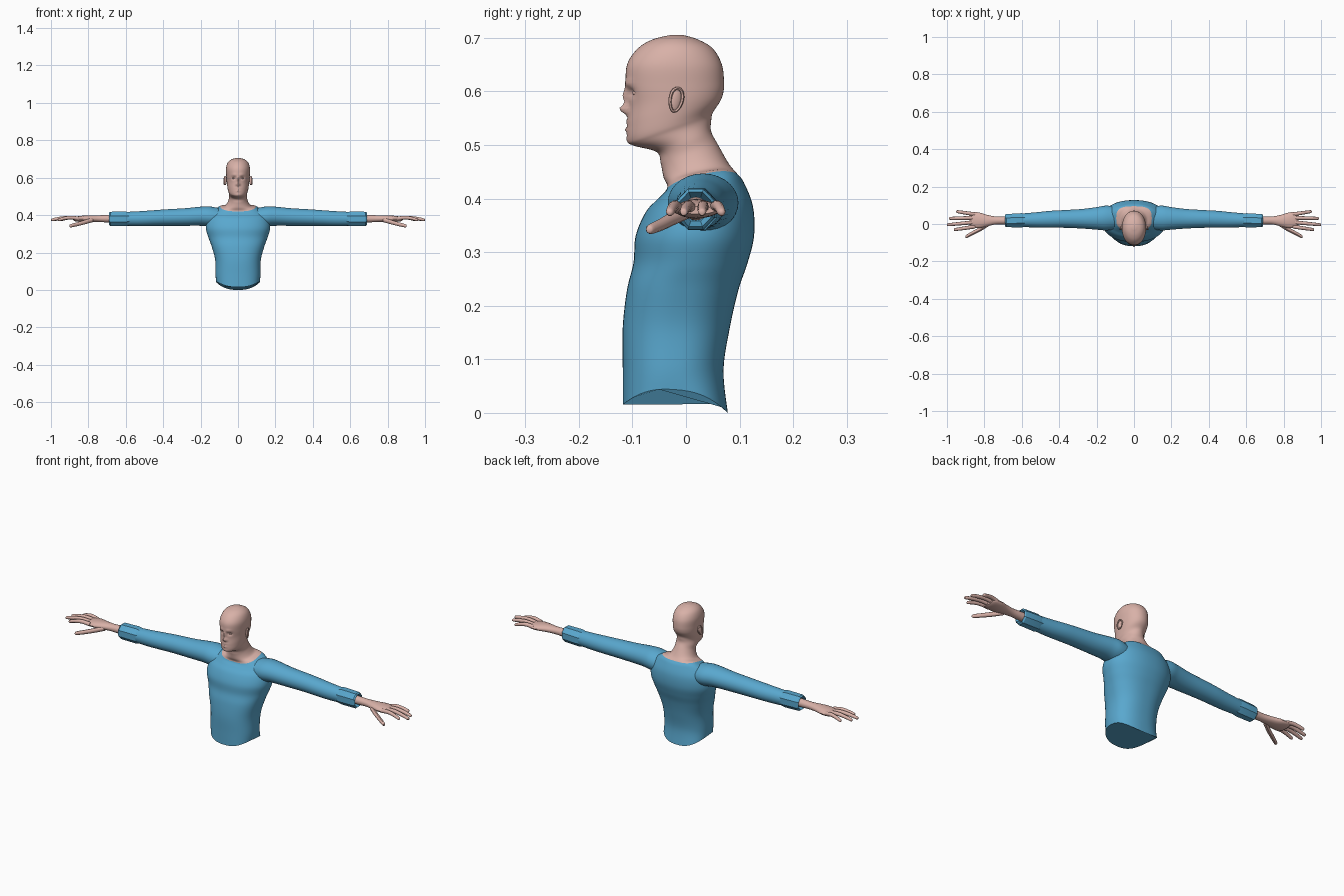
import bpy, bmesh, math
from mathutils import Matrix

cube = bpy.data.objects.get("Cube")
if cube:
    bpy.data.objects.remove(cube)


def material(name, colour):
    m = bpy.data.materials.new(name)
    m.use_nodes = True
    m.diffuse_color = (*colour, 1)
    m.node_tree.nodes["Principled BSDF"].inputs["Base Color"].default_value = (*colour, 1)
    return m


blue = material("blue cloth", (0.10, 0.39, 0.62))
skin = material("skin", (0.69, 0.44, 0.39))


def finish(name, bm, mats, angle=40):
    bmesh.ops.recalc_face_normals(bm, faces=bm.faces)
    me = bpy.data.meshes.new(name)
    bm.to_mesh(me)
    bm.free()
    ob = bpy.data.objects.new(name, me)
    bpy.context.collection.objects.link(ob)
    for m in mats:
        me.materials.append(m)
    bpy.ops.object.select_all(action='DESELECT')
    bpy.context.view_layer.objects.active = ob
    ob.select_set(True)
    bpy.ops.object.shade_smooth_by_angle(angle=math.radians(angle))
    return ob


def smooth_rows(rows, steps):
    """Smooth interpolation of section parameters."""
    out = []
    for i in range(len(rows) - 1):
        p = [rows[max(0, min(len(rows) - 1, i + k))] for k in (-1, 0, 1, 2)]
        for s in range(steps):
            t = s / steps
            out.append([b + 0.5 * t * (c - a + t * (2*a - 5*b + 4*c - d + t * (3*(b - c) + d - a)))
                        for a, b, c, d in zip(*p)])
    return out + [list(rows[-1])]


def loft(bm, rings, mat_rule=lambda row: 0):
    vs = [[bm.verts.new(p) for p in ring] for ring in rings]
    n = len(vs[0])
    for r in range(len(vs) - 1):
        for i in range(n):
            j = (i + 1) % n
            f = bm.faces.new((vs[r][i], vs[r][j], vs[r + 1][j], vs[r + 1][i]))
            f.material_index = mat_rule(r)
    bm.faces.new(vs[0]).material_index = mat_rule(0)
    bm.faces.new(vs[-1]).material_index = mat_rule(len(vs))


def power(v, e):
    return math.copysign(abs(v) ** e, v)


# Torso, neck and head: front z, back z, side lift, front y, back y, half width, squareness
body = [
    (.015, .0, .036, -.118, .078, .117, .8),
    (.08, .08, 0, -.118, .07, .12, .85),
    (.16, .16, 0, -.118, .082, .122, .85),
    (.23, .23, 0, -.11, .098, .14, .85),
    (.28, .28, 0, -.098, .115, .158, .9),
    (.33, .33, 0, -.094, .127, .172, .9),
    (.375, .385, 0, -.075, .125, .165, .9),
    (.40, .43, 0, -.052, .108, .14, .85),
    (.42, .447, .012, -.035, .095, .095, .65),
    (.44, .465, 0, -.042, .08, .066, .9),
    (.465, .5, 0, -.047, .06, .05, 1),
    (.487, .525, 0, -.055, .047, .049, 1),
    (.499, .545, 0, -.098, .047, .05, 1),
    (.51, .56, 0, -.109, .05, .054, 1),
    (.54, .58, 0, -.109, .063, .058, .95),
    (.575, .595, 0, -.107, .069, .061, .95),
    (.61, .615, 0, -.112, .071, .063, .95),
    (.65, .65, 0, -.110, .067, .064, .95),
    (.68, .68, 0, -.09, .05, .055, 1),
    (.697, .697, 0, -.062, .022, .037, 1),
    (.705, .705, 0, -.03, -.005, .012, 1),
]
NECKLINE, STEPS, AROUND = 8, 6, 80

# Face relief: x, z, spread x, spread z, depth (mirrored when x > 0)
relief = [
    (0, .567, .007, .009, .017), (0, .59, .006, .014, .009),
    (.009, .563, .005, .006, .006), (.02, .615, .014, .006, .004),
    (.022, .598, .011, .008, -.009), (0, .543, .014, .003, .005),
    (0, .528, .012, .004, .005), (0, .508, .012, .008, .002),
]


def body_ring(row):
    zf, zb, lift, yf, yb, hw, e = row
    pts = []
    for i in range(AROUND):
        a = 2 * math.pi * i / AROUND
        c, s = power(math.cos(a), e), power(math.sin(a), e)
        x, y = hw * s, (yf + yb) / 2 - (yb - yf) / 2 * c
        z = (zf + zb) / 2 - (zb - zf) / 2 * c + lift * math.sin(a) ** 2
        if z > .495 and y < -.05:
            for fx, fz, sx, sz, d in relief:
                y -= d * math.exp(-((abs(x) - fx) / sx) ** 2 - ((z - fz) / sz) ** 2)
        pts.append((x, y, z))
    return pts


bm = bmesh.new()
loft(bm, [body_ring(r) for r in smooth_rows(body, STEPS)],
     lambda row: int(row >= NECKLINE * STEPS))
finish("torso_and_head", bm, [blue, skin], 50)


def limb(bm, side, rows, steps=4, around=20, turn=0):
    """Rows are x, y, z, y radius, z radius."""
    rings = []
    for x, y, z, ry, rz in (smooth_rows(rows, steps) if steps > 1 else rows):
        rings.append([(side * x, y + ry * math.cos(a), z + rz * math.sin(a))
                      for a in (2 * math.pi * (i + turn) / around for i in range(around))])
    loft(bm, rings)


def finger(bm, side, joints, r):
    rows = [(*p, r * k, r * k) for p, k in zip(joints, (1.1, 1.05, .95, .8))]
    x, y, z = joints[-1]
    rows.append((x + r * .6, y, z, r * .25, r * .25))
    limb(bm, side, rows, 3, 10)


sleeve = [
    (.09, .032, .385, .06, .05), (.15, .032, .392, .066, .054),
    (.20, .03, .394, .06, .051), (.28, .028, .39, .052, .047),
    (.38, .027, .387, .047, .044), (.45, .025, .384, .045, .042),
    (.52, .022, .381, .041, .04), (.60, .02, .38, .036, .037),
    (.66, .018, .38, .034, .035),
]
cuff = [
    (.575, .02, .38, .036, .037), (.60, .02, .38, .041, .042),
    (.683, .018, .38, .038, .041), (.69, .018, .38, .033, .035),
    (.665, .018, .38, .024, .024),
]
hand = [
    (.64, .018, .381, .023, .023), (.70, .019, .381, .021, .02),
    (.745, .019, .381, .022, .018), (.79, .018, .381, .032, .018),
    (.83, .02, .38, .042, .017), (.865, .022, .379, .041, .013),
    (.88, .022, .378, .032, .007),
]
# Finger base y, tip x, tip y
fingers = [(-.014, .958, -.03), (.01, .994, -.004), (.033, .984, .03), (.052, .945, .066)]

for side, tag in ((1, "left"), (-1, "right")):
    bm = bmesh.new()
    limb(bm, side, sleeve, 5, 28)
    finish(tag + "_sleeve", bm, [blue])

    bm = bmesh.new()
    limb(bm, side, cuff, 1, 8, .5)
    finish(tag + "_cuff", bm, [blue], 20)

    bm = bmesh.new()
    limb(bm, side, hand)
    for y0, x1, y1 in fingers:
        x0 = .85
        path = [(x0 + (x1 - x0) * t, y0 + (y1 - y0) * t, .381 + lift)
                for t, lift in ((0, 0), (.4, .006), (.75, .001), (1, -.006))]
        finger(bm, side, path, .0095)
    thumb = [(.775, .002, .375), (.82, -.026, .362), (.86, -.047, .351), (.895, -.066, .343)]
    finger(bm, side, thumb, .0115)
    finish(tag + "_hand", bm, [skin])

    # Ear: flat shell with a raised rim
    bm = bmesh.new()
    tilt = Matrix.Translation((side * .066, -.02, .584)) @ Matrix.Rotation(side * .35, 4, 'Z') \
        @ Matrix.Rotation(-.2, 4, 'X')
    bmesh.ops.create_uvsphere(bm, u_segments=16, v_segments=10, radius=1,
                              matrix=tilt @ Matrix.Diagonal((.005, .012, .023, 1)))
    rim = []
    for i in range(20):
        a = 2 * math.pi * i / 20
        k = 1 + .15 * math.sin(a)
        rim.append([bm.verts.new(tilt @ Matrix.Translation((
            side * .004 + .004 * math.cos(b),
            (.012 + .003 * math.sin(b)) * k * math.cos(a),
            (.022 + .003 * math.sin(b)) * math.sin(a))).to_translation())
            for b in (math.pi * j / 3 for j in range(6))])
    for i in range(20):
        for j in range(6):
            u, v = (i + 1) % 20, (j + 1) % 6
            bm.faces.new((rim[i][j], rim[u][j], rim[u][v], rim[i][v]))
    finish(tag + "_ear", bm, [skin])

    # Eye
    bm = bmesh.new()
    bmesh.ops.create_uvsphere(bm, u_segments=16, v_segments=10, radius=1,
                              matrix=Matrix.Translation((side * .022, -.091, .597))
                              @ Matrix.Diagonal((.011, .009, .006, 1)))
    finish(tag + "_eye", bm, [skin])
